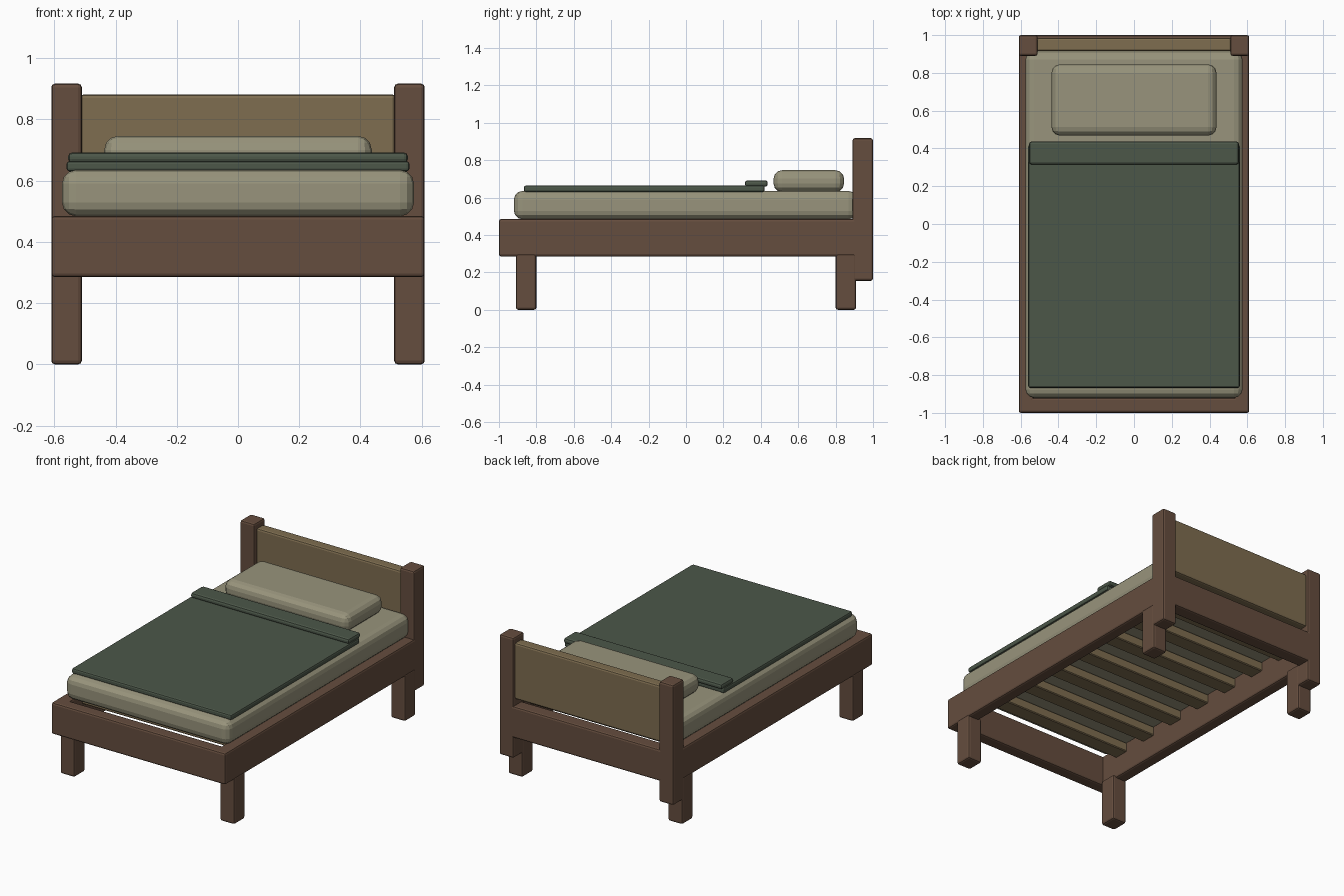
import bpy

if "Cube" in bpy.data.objects:
    bpy.data.objects.remove(bpy.data.objects["Cube"])


def material(name, rgb):
    # sRGB 0-255 to linear
    lin = [((c / 255 + 0.055) / 1.055) ** 2.4 for c in rgb]
    m = bpy.data.materials.new(name)
    m.diffuse_color = (*lin, 1)
    m.use_nodes = True
    m.node_tree.nodes["Principled BSDF"].inputs["Base Color"].default_value = m.diffuse_color
    return m


WOOD = material("brown_wood", (101, 77, 62))
PANEL = material("olive_wood", (126, 109, 80))
CLOTH = material("cream_cloth", (152, 148, 124))
GREEN = material("green_blanket", (76, 87, 73))


def box(name, x, y, z, mat, bevel=0.012, segments=2):
    """Flat-shaded box with rounded edges from (min, max) ranges."""
    bpy.ops.mesh.primitive_cube_add(size=1, location=[(a + b) / 2 for a, b in (x, y, z)])
    ob = bpy.context.object
    ob.name = name
    ob.scale = [b - a for a, b in (x, y, z)]
    bpy.ops.object.transform_apply(location=False, rotation=False, scale=True)
    mod = ob.modifiers.new("rounded_edges", "BEVEL")
    mod.width = bevel
    mod.segments = segments
    ob.data.materials.append(mat)
    bpy.ops.object.modifier_apply(modifier=mod.name)
    return ob


# Frame: parts repeated left and right
for side, s in (("left", -1), ("right", 1)):
    outer = sorted((0.51 * s, 0.61 * s))
    box(side + "_side_rail", sorted((0.53 * s, 0.61 * s)), (-0.995, 0.995), (0.285, 0.485), WOOD)
    box(side + "_head_post", outer, (0.89, 1.0), (0.155, 0.917), WOOD)
    box(side + "_front_leg", outer, (-0.91, -0.80), (0, 0.30), WOOD)
    box(side + "_back_leg", outer, (0.80, 0.91), (0, 0.30), WOOD)

box("foot_rail", (-0.61, 0.61), (-1.0, -0.92), (0.285, 0.485), WOOD)
box("head_rail", (-0.60, 0.60), (0.91, 1.0), (0.285, 0.485), WOOD)
box("headboard_panel", (-0.515, 0.515), (0.915, 0.985), (0.525, 0.882), PANEL)

# Slats under the mattress
for i in range(7):
    y = -0.75 + 0.25 * i
    box(f"slat_{i + 1}", (-0.54, 0.54), (y - 0.05, y + 0.05), (0.42, 0.48), PANEL, 0.005, 1)

# Bedding
box("mattress", (-0.575, 0.575), (-0.92, 0.915), (0.484, 0.635), CLOTH, 0.045, 3)
box("pillow", (-0.437, 0.437), (0.468, 0.845), (0.63, 0.746), CLOTH, 0.045, 3)
box("blanket", (-0.56, 0.56), (-0.867, 0.42), (0.63, 0.664), GREEN, 0.01, 2)
box("blanket_fold", (-0.555, 0.555), (0.315, 0.437), (0.658, 0.692), GREEN, 0.013, 2)
